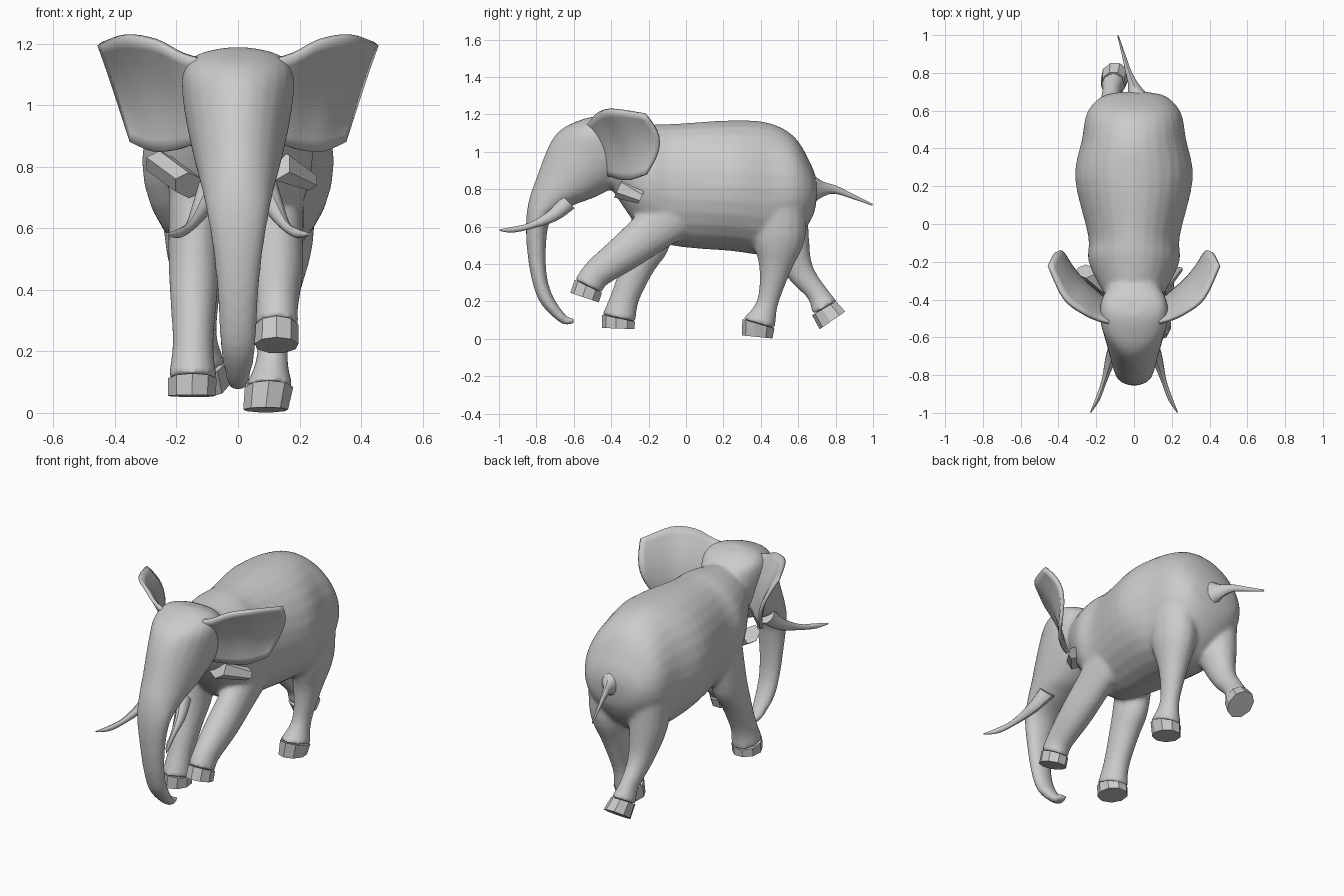
import bpy, bmesh, math
from mathutils import Vector

if "Cube" in bpy.data.objects:
    bpy.data.objects.remove(bpy.data.objects["Cube"])


def finish(bm, name, smooth=True):
    bmesh.ops.recalc_face_normals(bm, faces=bm.faces)
    me = bpy.data.meshes.new(name)
    bm.to_mesh(me)
    bm.free()
    ob = bpy.data.objects.new(name, me)
    bpy.context.collection.objects.link(ob)
    if smooth:
        bpy.ops.object.select_all(action='DESELECT')
        ob.select_set(True)
        bpy.context.view_layer.objects.active = ob
        bpy.ops.object.shade_smooth_by_angle(angle=math.radians(40))
    return ob


def refine(pts, steps):
    """Catmull-Rom interpolation between the given points."""
    out, n = [], len(pts)
    for i in range(n - 1):
        p = [pts[min(max(i + k, 0), n - 1)] for k in (-1, 0, 1, 2)]
        for s in range(steps):
            t = s / steps
            out.append([b + ((c - a) * t + (2 * a - 5 * b + 4 * c - d) * t * t
                             + (3 * b - a - 3 * c + d) * t ** 3) / 2
                        for a, b, c, d in zip(*p)])
    return out + [list(pts[-1])]


def path_rings(path, aspect, cap=1, x0=0, x1=0):
    """Turn a side-view centreline (y, z, radius) into rings square to it."""
    rings, n = [], len(path)
    for i, (y, z, r) in enumerate(path):
        a, b = path[max(i - 1, 0)], path[min(i + 1, n - 1)]
        t = Vector((b[0] - a[0], b[1] - a[1])).normalized() * r
        rings.append((y + t.y, z - t.x, y - t.y, z + t.x,
                      min(r * aspect, cap), x0 + (x1 - x0) * i / (n - 1)))
    return rings


def loft(name, rings, sides=20, steps=4, smooth=True):
    """Elliptical rings: two side-view points (y, z), half width, optional x."""
    rings = [tuple(r) + (0,) * (6 - len(r)) for r in rings]
    bm = bmesh.new()
    loops = []
    for ay, az, by, bz, w, x in refine(rings, steps):
        angles = [2 * math.pi * k / sides for k in range(sides)]
        loops.append([bm.verts.new((x + w * math.sin(a),
                                    (ay + by + (ay - by) * math.cos(a)) / 2,
                                    (az + bz + (az - bz) * math.cos(a)) / 2))
                      for a in angles])
    for p, q in zip(loops, loops[1:]):
        for k in range(sides):
            j = (k + 1) % sides
            bm.faces.new((p[k], p[j], q[j], q[k]))
    bm.faces.new(loops[0])
    bm.faces.new(loops[-1])
    return finish(bm, name, smooth)


# Barrel body from neck to rump
body = loft("body", [
    (-.43, 1.11, -.41, .82, .13), (-.18, 1.145, -.24, .58, .238), (-.05, 1.15, -.08, .50, .242),
    (.24, 1.168, .24, .47, .312), (.44, 1.155, .46, .45, .275), (.58, 1.08, .60, .54, .248),
    (.67, .93, .68, .66, .17), (.70, .84, .70, .76, .06)], sides=28)
skin = [body]

# Head running down into the curled trunk, and the jaw beneath it
head = [(-.48, 1.19, -.40, 1.175, .06), (-.55, 1.175, -.32, 1.13, .15),
        (-.66, 1.125, -.27, 1.05, .182), (-.73, 1.04, -.28, .89, .172),
        (-.80, .86, -.46, .77, .14), (-.835, .76, -.60, .715, .12)]
trunk = [(-.787, .645, .067), (-.80, .50, .052), (-.785, .33, .042),
         (-.742, .205, .038), (-.65, .10, .024), (-.60, .10, .018)]
skin.append(loft("head_and_trunk", head + path_rings(trunk, 1.5), sides=24))
jaw = [(-.36, .87, .06), (-.47, .85, .065), (-.58, .79, .045), (-.67, .72, .03)]
skin.append(loft("jaw", path_rings(jaw, 2.6, .115)))

# Legs in mid stride: hip x, foot x, widest half width, centreline
legs = {
    "front_right": (.13, .125, .085, [(.03, .77, .10), (-.06, .68, .14), (-.195, .565, .118),
                                      (-.335, .455, .10), (-.48, .345, .08),
                                      (-.52, .28, .083), (-.54, .22, .083)]),
    "front_left": (-.14, -.15, .085, [(-.155, .75, .12), (-.20, .515, .115), (-.255, .395, .09),
                                      (-.325, .225, .077), (-.358, .11, .092), (-.36, .055, .09)]),
    "hind_right": (.145, .09, .11, [(.495, .80, .14), (.495, .55, .145), (.475, .37, .085),
                                    (.435, .19, .058), (.39, .08, .092), (.383, .01, .085)]),
    "hind_left": (-.145, -.10, .11, [(.51, .80, .14), (.545, .54, .115), (.61, .36, .075),
                                     (.70, .245, .058), (.74, .165, .076), (.785, .10, .086)]),
}
for label, (hip, foot, cap, path) in legs.items():
    rings = path_rings(path, .87, cap, hip, foot)
    skin.append(loft(label + "_leg", rings[:-1], sides=16))
    loft(label + "_foot", rings[-2:], sides=9, steps=1, smooth=False)

# Fuse body, head and legs into one continuous soft skin
bpy.ops.object.select_all(action='DESELECT')
for ob in skin:
    ob.select_set(True)
bpy.context.view_layer.objects.active = body
bpy.ops.object.join()
fuse = body.modifiers.new("fuse", 'REMESH')
fuse.mode = 'VOXEL'
fuse.voxel_size = .012
fuse.use_smooth_shade = True
soften = body.modifiers.new("soften", 'SMOOTH')
soften.factor = .5
soften.iterations = 8

# Tail flicked back and to the left
tail = [(.66, .80, .09), (.73, .80, .042), (.80, .797, .022), (.90, .757, .012), (.997, .717, .005)]
loft("tail", path_rings(tail, .8, 1, .03, -.085), sides=10)

# Ears stretch between a top and a bottom edge, bulging back towards the rim
top = refine([(.08, -.53, 1.14), (.18, -.51, 1.165), (.27, -.47, 1.21),
              (.37, -.39, 1.225), (.45, -.22, 1.20)], 4)
bottom = refine([(.10, -.42, .87), (.15, -.40, .87), (.20, -.36, .855),
                 (.27, -.30, .85), (.345, -.215, .88)], 4)
tusk = [(-.63, .735, .05), (-.71, .66, .034), (-.83, .605, .017), (-.93, .583, .015), (-.998, .581, .004)]
ROWS = 10

for side, label in ((1, "right"), (-1, "left")):
    bm = bmesh.new()
    grid = []
    for i, (a, b) in enumerate(zip(top, bottom)):
        u = i / (len(top) - 1)
        column = []
        for k in range(ROWS + 1):
            v = k / ROWS
            p = Vector(a).lerp(Vector(b), v) + Vector((0, .075, .01)) * u * math.sin(math.pi * v)
            column.append(bm.verts.new((side * p.x, p.y, p.z)))
        grid.append(column)
    for p, q in zip(grid, grid[1:]):
        for k in range(ROWS):
            bm.faces.new((p[k], q[k], q[k + 1], p[k + 1]))
    ear = finish(bm, "ear_" + label)
    mod = ear.modifiers.new("thickness", 'SOLIDIFY')
    mod.thickness = .02
    mod.offset = 0

    # Tusk emerging from a fleshy sheath
    loft("tusk_" + label, path_rings(tusk, .9, 1, side * .085, side * .23), sides=10)

# Angular folds hanging below the ears
loft("ear_lobe_right", path_rings([(-.36, .81, .06), (-.24, .755, .035)], .9, 1, .12, .23),
     sides=6, steps=1, smooth=False)
loft("ear_lobe_left", path_rings([(-.33, .74, .055), (-.25, .81, .055)], .9, 1, -.16, -.255),
     sides=6, steps=1, smooth=False)
